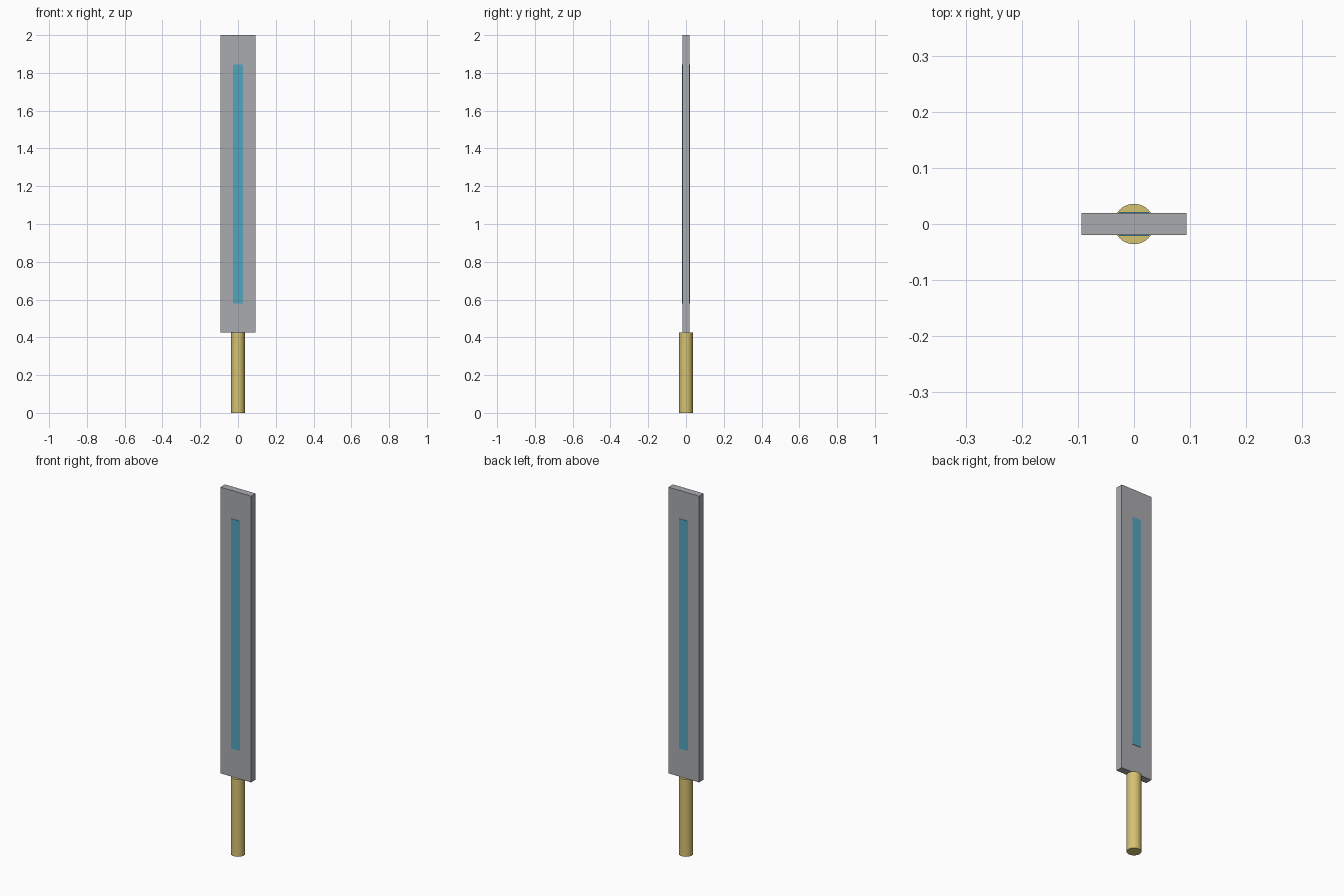
import bpy

if "Cube" in bpy.data.objects:
    bpy.data.objects.remove(bpy.data.objects["Cube"])


def srgb(r, g, b):
    """8-bit sRGB to linear RGBA."""
    lin = lambda c: c / 12.92 if c <= 0.04045 else ((c + 0.055) / 1.055) ** 2.4
    return (lin(r / 255), lin(g / 255), lin(b / 255), 1.0)


def material(name, rgb):
    mat = bpy.data.materials.new(name)
    mat.diffuse_color = srgb(*rgb)
    mat.use_nodes = True
    mat.node_tree.nodes["Principled BSDF"].inputs["Base Color"].default_value = mat.diffuse_color
    return mat


def box(name, size, center, mat):
    bpy.ops.mesh.primitive_cube_add(size=1, location=center)
    obj = bpy.context.object
    obj.name = name
    obj.scale = size
    bpy.ops.object.transform_apply(location=False, rotation=False, scale=True)
    obj.data.materials.append(mat)
    return obj


steel = material("steel grey", (170, 171, 175))
gold = material("pale gold", (214, 194, 114))
cyan = material("cyan blue", (84, 166, 190))

HANDLE_TOP, TOP = 0.425, 2.0
BLADE_DEPTH = 0.039

# Flat rectangular blade
box("blade", (0.187, BLADE_DEPTH, TOP - HANDLE_TOP),
    (0, 0, (TOP + HANDLE_TOP) / 2), steel)

# Thin coloured strips on both broad faces
plate = 0.002
for side, name in ((-1, "front_strip"), (1, "back_strip")):
    box(name, (0.053, plate, 1.265),
        (0, side * (BLADE_DEPTH + plate) / 2, 1.2125), cyan)

# Round handle
bpy.ops.mesh.primitive_cylinder_add(vertices=32, radius=0.036, depth=HANDLE_TOP,
                                    location=(0, 0, HANDLE_TOP / 2))
handle = bpy.context.object
handle.name = "handle"
handle.data.materials.append(gold)
bpy.ops.object.shade_smooth_by_angle()
